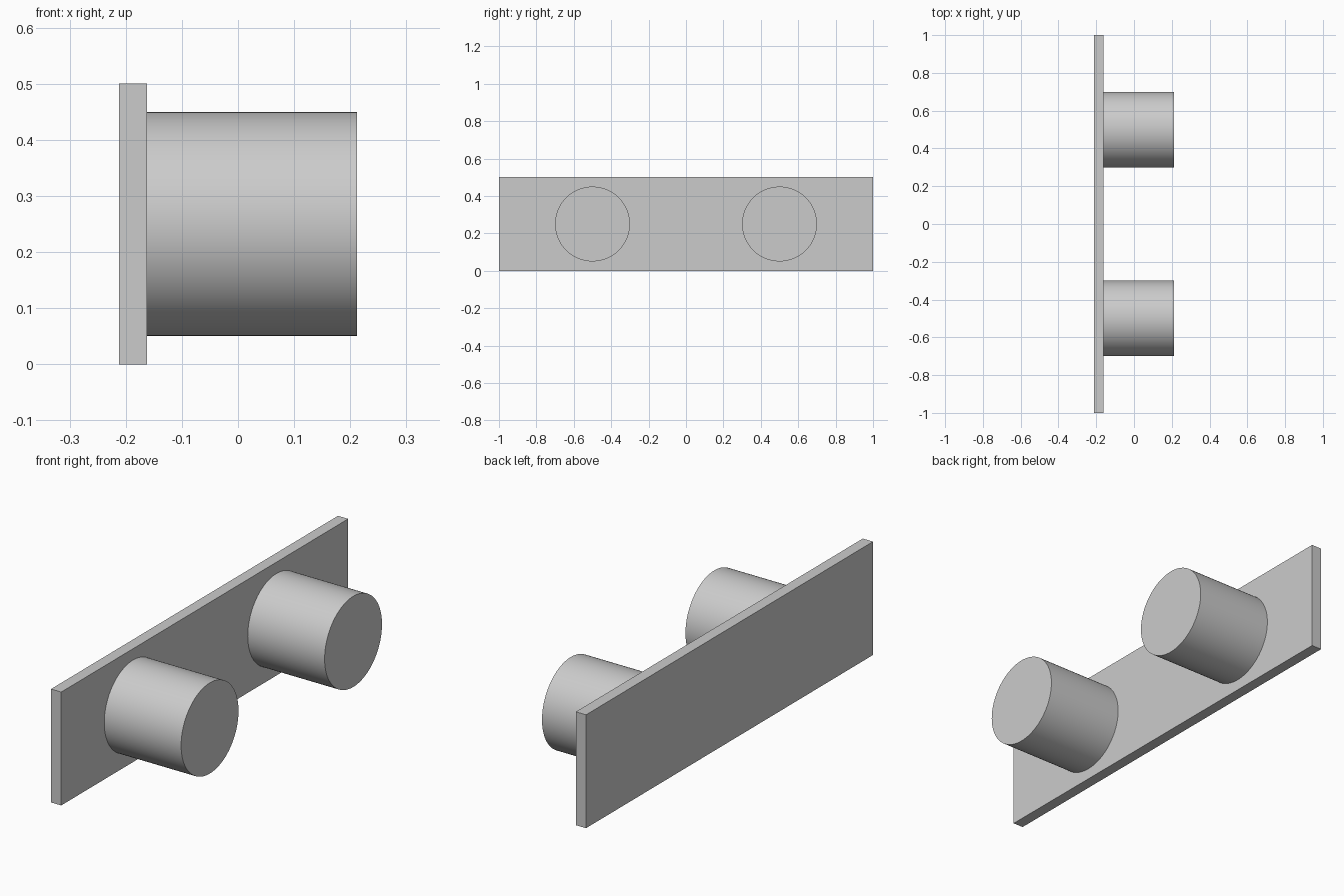
import bpy
import math

cube = bpy.data.objects.get("Cube")
if cube:
    bpy.data.objects.remove(cube, do_unlink=True)

# Single plain grey finish
GREY = (0.6, 0.6, 0.6, 1.0)
grey = bpy.data.materials.new("light_grey")
grey.use_nodes = True
grey.diffuse_color = GREY
grey.node_tree.nodes["Principled BSDF"].inputs["Base Color"].default_value = GREY

THICKNESS, LENGTH, HEIGHT = 0.05, 2.0, 0.5
PEG_RADIUS, PEG_LENGTH = 0.2, 0.375
BACK_X = -(THICKNESS + PEG_LENGTH) / 2
FACE_X = BACK_X + THICKNESS


def finish(name):
    obj = bpy.context.object
    obj.name = name
    obj.data.materials.append(grey)
    return obj


# Upright mounting plate
bpy.ops.mesh.primitive_cube_add(size=1, location=(BACK_X + THICKNESS / 2, 0, HEIGHT / 2))
plate = finish("mounting_plate")
plate.scale = (THICKNESS, LENGTH, HEIGHT)
bpy.ops.object.transform_apply(location=False, rotation=False, scale=True)

# Two round pegs standing out from the plate
for name, y in (("front_peg", -0.5), ("back_peg", 0.5)):
    bpy.ops.mesh.primitive_cylinder_add(
        vertices=96, radius=PEG_RADIUS, depth=PEG_LENGTH,
        location=(FACE_X + PEG_LENGTH / 2, y, HEIGHT / 2),
        rotation=(0, math.pi / 2, 0))
    finish(name)
    bpy.ops.object.shade_smooth_by_angle(angle=math.radians(30))
